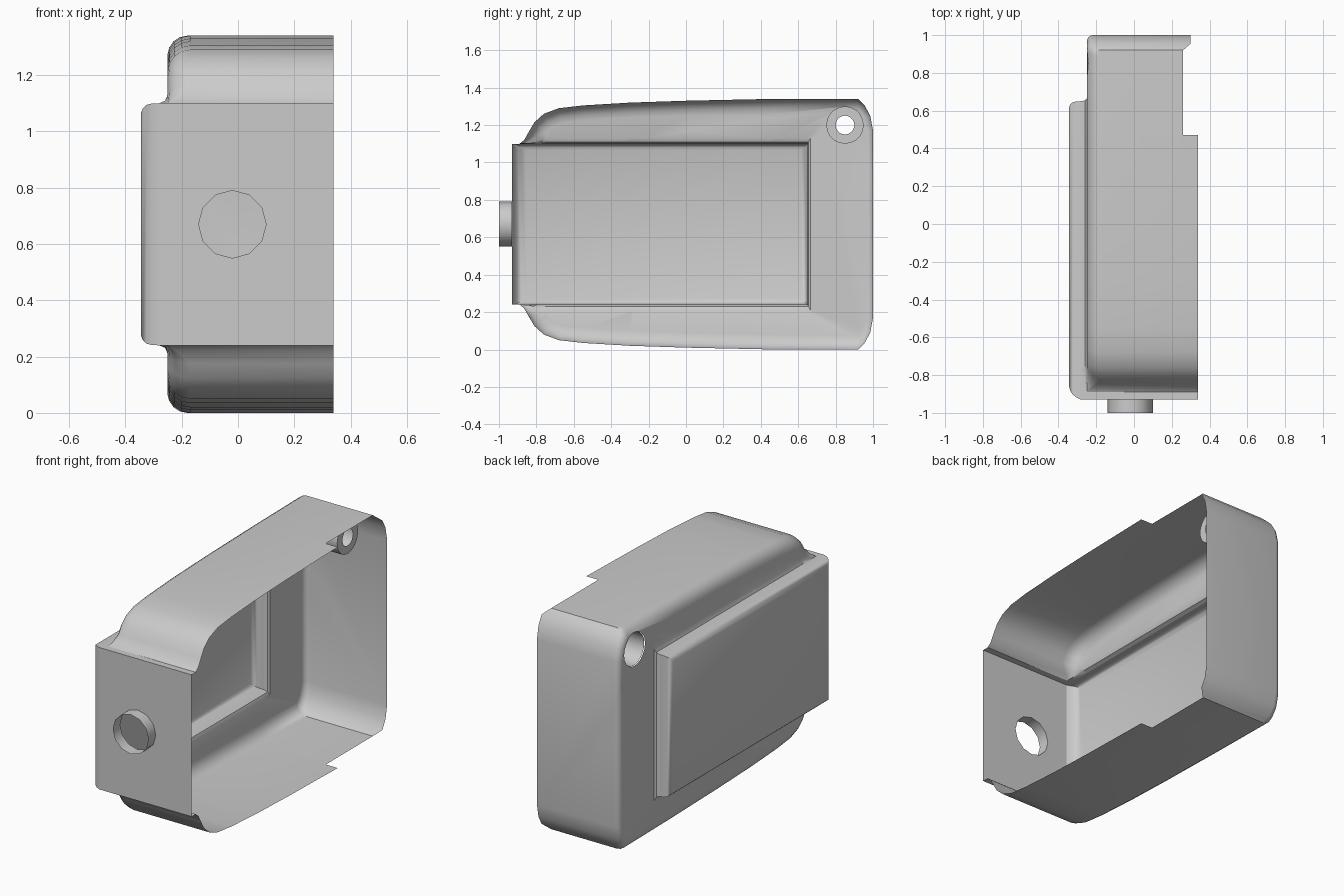
import bpy, bmesh, math
from mathutils import Vector

if "Cube" in bpy.data.objects:
    bpy.data.objects.remove(bpy.data.objects["Cube"])

H = 1.34                                   # overall height
ZL, ZH, YF, YB = 0.24, 1.10, -0.93, 0.65   # raised panel limits


def finish(bm, name, angle=30):
    bmesh.ops.remove_doubles(bm, verts=bm.verts, dist=0.0005)
    bmesh.ops.recalc_face_normals(bm, faces=bm.faces)
    me = bpy.data.meshes.new(name)
    bm.to_mesh(me)
    bm.free()
    ob = bpy.data.objects.new(name, me)
    bpy.context.collection.objects.link(ob)
    bpy.ops.object.select_all(action='DESELECT')
    ob.select_set(True)
    bpy.context.view_layer.objects.active = ob
    bpy.ops.object.shade_smooth_by_angle(angle=math.radians(angle))
    return ob


def skin(bm, rows, closed=False):
    """Join successive rows of points with faces, skipping collapsed ones."""
    vs = [[bm.verts.new(p) for p in r] for r in rows]
    n = len(rows[0])
    for a, b in zip(vs, vs[1:]):
        for i in range(n if closed else n - 1):
            j = (i + 1) % n
            quad = []
            for v in (a[i], a[j], b[j], b[i]):
                if all((v.co - q.co).length > 0.0005 for q in quad):
                    quad.append(v)
            if len(quad) > 2:
                bm.faces.new(quad)
    return vs


def clamp(v, lo, hi):
    return max(lo, min(hi, v))


# Shell outline, upper half: y, z, rim x, edge radius
upper = [(-.93, 1.10, .34, 0), (-.89, 1.10, .34, 0), (-.865, 1.12, .34, .03),
         (-.84, 1.165, .34, .08), (-.81, 1.215, .34, .08), (-.76, 1.26, .34, .08),
         (-.68, 1.29, .34, .08), (-.55, 1.305, .34, .08), (-.3, 1.32, .34, .08),
         (0, 1.33, .34, .08), (.47, 1.34, .34, .08), (.47, 1.34, .26, .08),
         (.92, 1.34, .26, .07), (.955, 1.305, .30, .05), (.985, 1.25, .30, .04),
         (1.0, 1.17, .30, .035)]
outline = upper + [(y, H - z, x, r) for y, z, x, r in reversed(upper)]

normals = []
for i in range(len(outline)):
    a, b = outline[max(i - 1, 0)], outline[min(i + 1, len(outline) - 1)]
    normals.append(Vector((-(b[1] - a[1]), b[0] - a[0])).normalized())

# Side shell: wall, rounded edge, flat side and fillet up to the panel
rows = [[(x, y, z) for y, z, x, r in outline]]
for k in range(5):
    t = k / 4 * math.pi / 2
    row = []
    for (y, z, x, r), n in zip(outline, normals):
        d = r * (1 - math.cos(t))
        row.append((-.25 + r * (1 - math.sin(t)), y - n.x * d, z - n.y * d))
    rows.append(row)
inner = rows[-1]
for x, g in ((-.25, .03), (-.259, .009), (-.28, 0)):
    rows.append([(x, clamp(y, YF, YB + g / 2), clamp(z, ZL - g, ZH + g)) for _, y, z in inner])
bm = bmesh.new()
skin(bm, rows)

# Cut the round screw opening through the side
N, CY, CZ, R = 20, .85, 1.20, .10
planes = []
for k in range(N):
    a = 2 * math.pi * (k + .5) / N
    n = Vector((0, math.cos(a), math.sin(a)))
    planes.append((Vector((0, CY, CZ)) + n * R * math.cos(math.pi / N), n))


def inside(done):
    return [f for f in bm.faces if f.calc_center_median().x < -.1 and
            all((f.calc_center_median() - c).dot(n) < 0 for c, n in done)]


for k, (c, n) in enumerate(planes):
    fs = inside(planes[:k])
    geom = set(fs) | {e for f in fs for e in f.edges} | {v for f in fs for v in f.verts}
    bmesh.ops.bisect_plane(bm, geom=list(geom), plane_co=c, plane_no=n, dist=1e-5)
bmesh.ops.delete(bm, geom=inside(planes), context='FACES')
finish(bm, "side_shell", 35)

# Raised side panel: x, side inset, front inset
bm = bmesh.new()
rows = []
for x, s, f in ((-.28, 0, 0), (-.305, .001, .012), (-.325, .006, .028),
                (-.338, .018, .048), (-.345, .035, .075)):
    rows.append([(x, YF + f, ZL + s), (x, YB - s, ZL + s),
                 (x, YB - s, ZH - s), (x, YF + f, ZH - s)])
vs = skin(bm, rows, True)
bm.faces.new(vs[-1])
finish(bm, "raised_panel", 40)


def circle(n, r, fn, off=0):
    return [fn(r * math.cos(2 * math.pi * (k + off) / n),
               r * math.sin(2 * math.pi * (k + off) / n)) for k in range(n)]


# Front plate with a round opening
bm = bmesh.new()
rect = [(-.28, YF, ZL), (.34, YF, ZL), (.34, YF, ZH), (-.28, YF, ZH)]
port = circle(12, .12, lambda u, v: (-.02 + u, YF, .67 + v))
for loop in (rect, port):
    v = [bm.verts.new(p) for p in loop]
    for i in range(len(v)):
        bm.edges.new((v[i - 1], v[i]))
bmesh.ops.triangle_fill(bm, use_beauty=True, use_dissolve=False, edges=bm.edges[:],
                        normal=(0, -1, 0))
finish(bm, "front_plate")

# Open collar around the front opening
bm = bmesh.new()
skin(bm, [port, [(x, -1.0, z) for x, y, z in port]], True)
finish(bm, "front_collar", 35)

# Screw boss: tube with a ring-shaped end
bm = bmesh.new()
skin(bm, [circle(N, r, lambda u, v: (x, CY + u, CZ + v))
          for x, r in ((-.245, R), (.14, R), (.14, .05))], True)
finish(bm, "screw_boss", 35)
